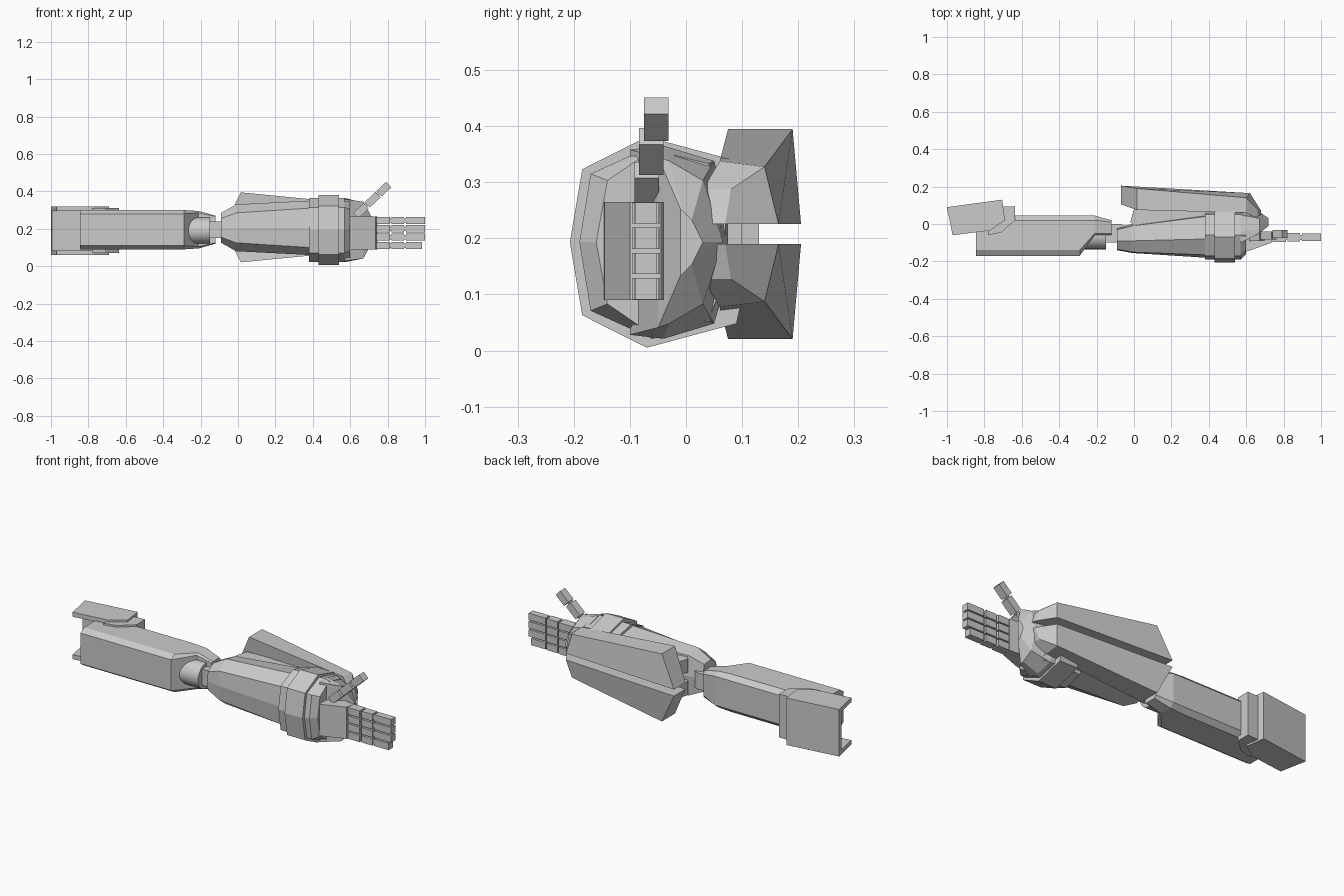
import bpy, bmesh, math
from mathutils import Matrix, Vector


def finish(name, bm):
    bmesh.ops.recalc_face_normals(bm, faces=bm.faces)
    me = bpy.data.meshes.new(name)
    bm.to_mesh(me)
    bm.free()
    ob = bpy.data.objects.new(name, me)
    bpy.context.collection.objects.link(ob)
    return ob


def skin(name, rings):
    """Join rings of 3D points into a capped solid."""
    bm = bmesh.new()
    vs = [[bm.verts.new(p) for p in r] for r in rings]
    n = len(vs[0])
    for a, b in zip(vs, vs[1:]):
        for i in range(n):
            bm.faces.new((a[i], a[(i + 1) % n], b[(i + 1) % n], b[i]))
    bm.faces.new(vs[0])
    bm.faces.new(vs[-1])
    return finish(name, bm)


def sym_loft(name, zc, sections):
    """Loft along x from half profiles (y, dz) mirrored about z = zc."""
    rings = []
    for x, half in sections:
        up = [(x, y, zc + d) for y, d in half]
        low = [(x, y, zc - d) for y, d in reversed(half) if d > 0]
        rings.append(up + low)
    return skin(name, rings)


def prism(name, pts, z0, z1):
    return skin(name, [[(x, y, z) for x, y in pts] for z in (z0, z1)])


def box(name, x, y, z, tilt=0):
    """Box from x, y, z ranges, tilted about the y axis."""
    bm = bmesh.new()
    bmesh.ops.create_cube(bm, size=1)
    rng = (x, y, z)
    c = Vector([(a + b) / 2 for a, b in rng])
    s = [b - a for a, b in rng]
    bm.transform(Matrix.Translation(c) @ Matrix.Rotation(tilt, 4, 'Y') @ Matrix.Diagonal((*s, 1)))
    return finish(name, bm)


# shoulder guard: C-shaped outer shell and inner lip
outer = [(-0.97, -0.06), (-0.77, -0.035), (-0.69, 0.02), (-0.705, 0.13), (-1.0, 0.09)]
inner = [(-0.78, -0.06), (-0.71, -0.045), (-0.635, 0.02), (-0.635, 0.095), (-0.78, 0.085)]
for s, tag in ((1, "upper"), (-1, "lower")):
    prism("shoulder_flange_" + tag, outer, 0.19 + s * 0.105, 0.19 + s * 0.13)
    prism("shoulder_lip_" + tag, inner, 0.19 + s * 0.095, 0.19 + s * 0.12)
prism("shoulder_back", [(-1, 0.09), (-0.705, 0.13), (-0.70, 0.09), (-0.995, 0.06)], 0.06, 0.32)
prism("shoulder_lip_back", [(-0.78, 0.09), (-0.635, 0.095), (-0.635, 0.04), (-0.78, 0.04)], 0.07, 0.31)

# upper arm with the elbow notch
body = [(-0.17, 0.085), (-0.14, 0.105), (0.02, 0.105), (0.045, 0.08)]
sym_loft("upper_arm", 0.195, [
    (-0.845, body), (-0.29, body),
    (-0.21, [(-0.06, 0.09), (-0.05, 0.1), (0.02, 0.1), (0.045, 0.08)]),
    (-0.12, [(-0.06, 0.07), (-0.05, 0.075), (0.01, 0.075), (0.02, 0.06)])])

# elbow
bm = bmesh.new()
bmesh.ops.create_cone(bm, cap_ends=True, segments=32, radius1=0.07, radius2=0.07, depth=0.15,
                      matrix=Matrix.Translation((-0.225, -0.065, 0.19)) @ Matrix.Rotation(math.pi / 2, 4, 'Y'))
elbow = finish("elbow", bm)
bpy.context.view_layer.objects.active = elbow
elbow.select_set(True)
bpy.ops.object.shade_smooth_by_angle(angle=math.radians(35))
prism("elbow_link", [(-0.16, -0.1), (-0.07, -0.1), (-0.03, -0.02), (-0.07, 0.0), (-0.13, 0.0)], 0.15, 0.24)

# forearm
sym_loft("forearm", 0.205, [
    (-0.09, [(-0.14, 0.0), (-0.135, 0.05), (-0.09, 0.08), (-0.03, 0.075), (-0.02, 0.0)]),
    (-0.01, [(-0.155, 0.0), (-0.15, 0.08), (-0.09, 0.125), (-0.01, 0.11), (0.0, 0.0)]),
    (0.38, [(-0.18, 0.0), (-0.165, 0.105), (-0.08, 0.145), (0.04, 0.125), (0.06, 0.0)]),
    (0.5, [(-0.185, 0.0), (-0.165, 0.11), (-0.08, 0.15), (0.05, 0.13), (0.07, 0.0)])])

# wrist cuff: lip, band and front collar
cuff = [(-0.207, 0.0), (-0.185, 0.13), (-0.07, 0.188), (0.09, 0.145), (0.1, 0.1)]
slim = [(-0.19, 0.0), (-0.17, 0.122), (-0.06, 0.172), (0.05, 0.145), (0.075, 0.06)]
sym_loft("cuff_lip", 0.193, [(0.38, slim), (0.44, slim)])
sym_loft("cuff_band", 0.193, [(0.43, cuff), (0.54, cuff)])
sym_loft("cuff_collar", 0.193, [
    (0.53, slim), (0.57, slim),
    (0.6, [(-0.16, 0.0), (-0.14, 0.11), (-0.06, 0.165), (0.04, 0.14), (0.07, 0.06)])])

# faceted hand cover
sym_loft("hand_cover", 0.193, [
    (0.57, [(-0.1, 0.165), (-0.04, 0.172), (0.05, 0.145), (0.075, 0.0)]),
    (0.67, [(-0.05, 0.152), (-0.03, 0.145), (0.03, 0.11), (0.065, 0.0)]),
    (0.72, [(-0.01, 0.06), (-0.005, 0.055), (0.01, 0.04), (0.03, 0.0)])])

# paired rear fins with support spines
fin = [[(0.015, 0.075, 0.187), (0.015, 0.19, 0.187), (-0.07, 0.205, 0.018), (-0.07, 0.105, 0.018)],
       [(0.6, 0.06, 0.13), (0.6, 0.14, 0.12), (0.62, 0.165, 0.018), (0.62, 0.06, 0.018)],
       [(0.66, 0.03, 0.08), (0.66, 0.08, 0.08), (0.68, 0.07, 0.018), (0.68, 0.03, 0.018)]]
for s, tag in ((1, "upper"), (-1, "lower")):
    skin("fin_" + tag, [[(x, y, 0.2075 + s * d) for x, y, d in r] for r in fin])
    prism("fin_spine_" + tag, [(-0.02, 0.01), (0.0, 0.08), (0.58, 0.1), (0.58, 0.0), (0.0, -0.01)],
          0.2075 + s * 0.025, 0.2075 + s * 0.1)

# palm
prism("palm", [(0.56, -0.15), (0.61, -0.145), (0.735, -0.1), (0.745, -0.045), (0.56, -0.03)], 0.09, 0.265)

# four fingers of three segments
for f in range(4):
    z = 0.11 + f * 0.045
    tip = 0.985 if f == 0 else 1.0
    for k, (x0, x1, w) in enumerate([(0.74, 0.812, 0.025), (0.822, 0.887, 0.022), (0.897, tip, 0.019)]):
        box(f"finger_{f + 1}_segment_{k + 1}", (x0, x1), (-0.071 - w, -0.071 + w), (z - 0.019, z + 0.019))
    box(f"finger_{f + 1}_core", (0.73, 0.95), (-0.085, -0.06), (z - 0.012, z + 0.012))

# thumb
for k, (d, ln, y) in enumerate([(0.035, 0.075, -0.07), (0.12, 0.08, -0.062), (0.203, 0.07, -0.053)]):
    x, z = 0.632 + d * 0.73, 0.272 + d * 0.69
    box(f"thumb_segment_{k + 1}", (x - ln / 2, x + ln / 2), (y - 0.022, y + 0.022),
        (z - 0.02, z + 0.02), math.radians(-43))
box("thumb_core", (0.61, 0.8), (-0.072, -0.05), (0.335, 0.355), math.radians(-43))
